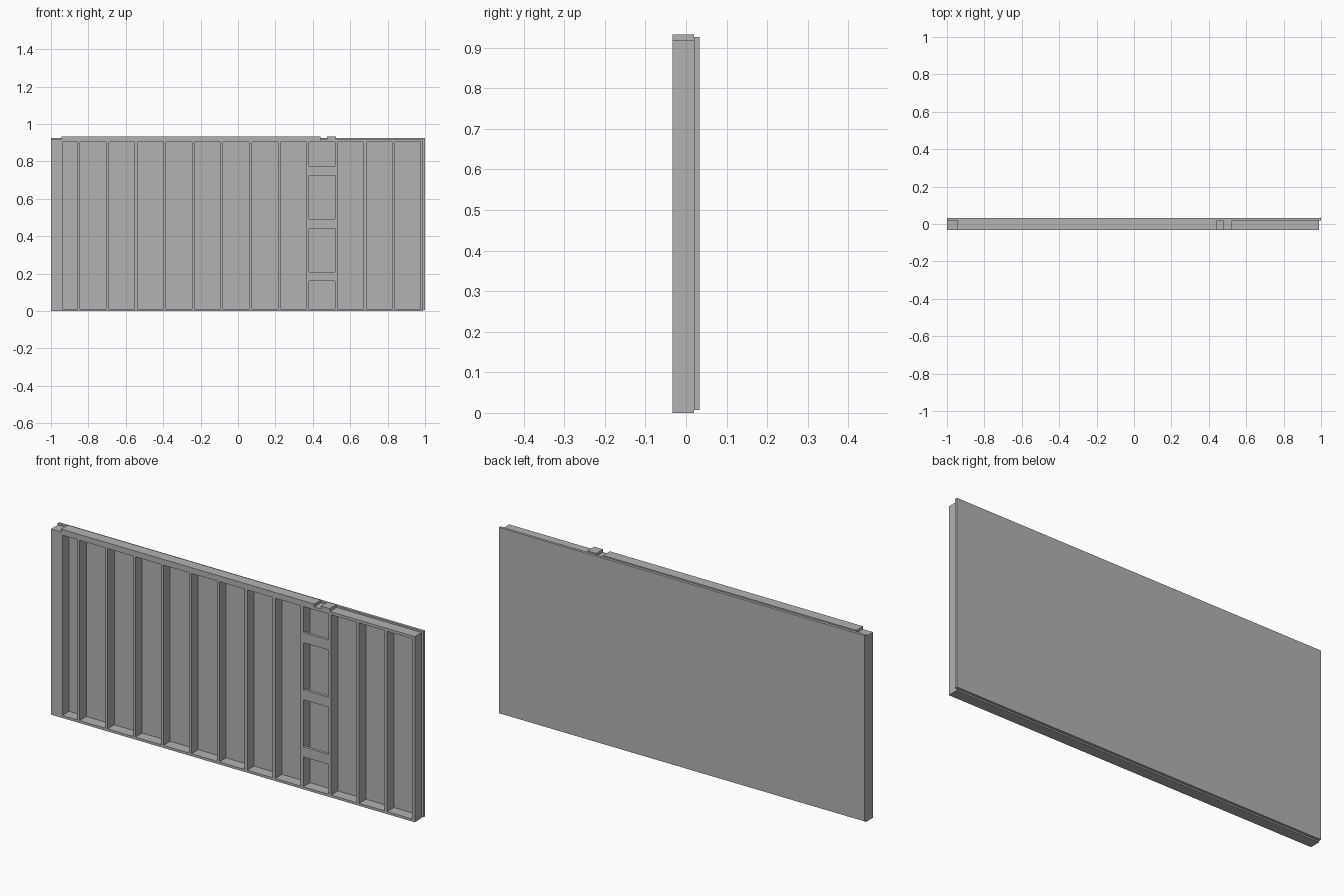
import bpy
import bmesh

# Remove the default cube
old = bpy.data.objects.get("Cube")
if old:
    bpy.data.objects.remove(old, do_unlink=True)

# Single flat grey
grey = bpy.data.materials.new("plain grey")
grey.use_nodes = True
colour = (0.45, 0.45, 0.45, 1)
grey.diffuse_color = colour
grey.node_tree.nodes["Principled BSDF"].inputs["Base Color"].default_value = colour


def board(name, x, y, z):
    """Box from (low, high) ranges along each axis."""
    mesh = bpy.data.meshes.new(name)
    bm = bmesh.new()
    bmesh.ops.create_cube(bm, size=1)
    for v in bm.verts:
        v.co = [lo + (hi - lo) * (c + 0.5) for c, (lo, hi) in zip(v.co, (x, y, z))]
    bm.to_mesh(mesh)
    bm.free()
    mesh.materials.append(grey)
    obj = bpy.data.objects.new(name, mesh)
    bpy.context.collection.objects.link(obj)
    return obj


LUMBER = 0.0142                     # board thickness
FRONT, SEAM, BACK = -0.033, 0.02, 0.033
LEFT_END, RIGHT_END = -1.0, 0.99
HEIGHT = 0.932
depth = (FRONT, SEAM)
plate_top = HEIGHT - LUMBER
stud_z = (LUMBER - 0.002, plate_top - LUMBER)

# Sheathing over the back
board("sheathing", (-1, 1), (SEAM, BACK), (0.007, 0.926))

# Horizontal plates, with gaps in the upper one
board("bottom_plate", (LEFT_END, RIGHT_END), depth, (0, stud_z[0]))
board("lower_top_plate", (LEFT_END, RIGHT_END), depth, (stud_z[1], plate_top))
board("upper_top_plate_long", (-0.945, 0.44), depth, (plate_top, HEIGHT))
board("upper_top_plate_short", (0.477, 0.525), depth, (plate_top, HEIGHT))

# End post and end stud
board("corner_post", (LEFT_END, -0.938), depth, stud_z)
board("end_stud", (RIGHT_END - LUMBER, RIGHT_END), depth, stud_z)

# Evenly spaced studs
centres = [-0.851 + 0.153 * i for i in range(12)]
for i, c in enumerate(centres):
    board(f"stud_{i + 1}", (c - LUMBER / 2, c + LUMBER / 2), depth, stud_z)

# Flat blocking in one bay, flush with the front
bay = (centres[8] + LUMBER / 2, centres[9] - LUMBER / 2)
for i in range(3):
    z = 0.16 + 0.2825 * i
    board(f"blocking_{i + 1}", bay, (FRONT, FRONT + LUMBER), (z, z + 0.05))
